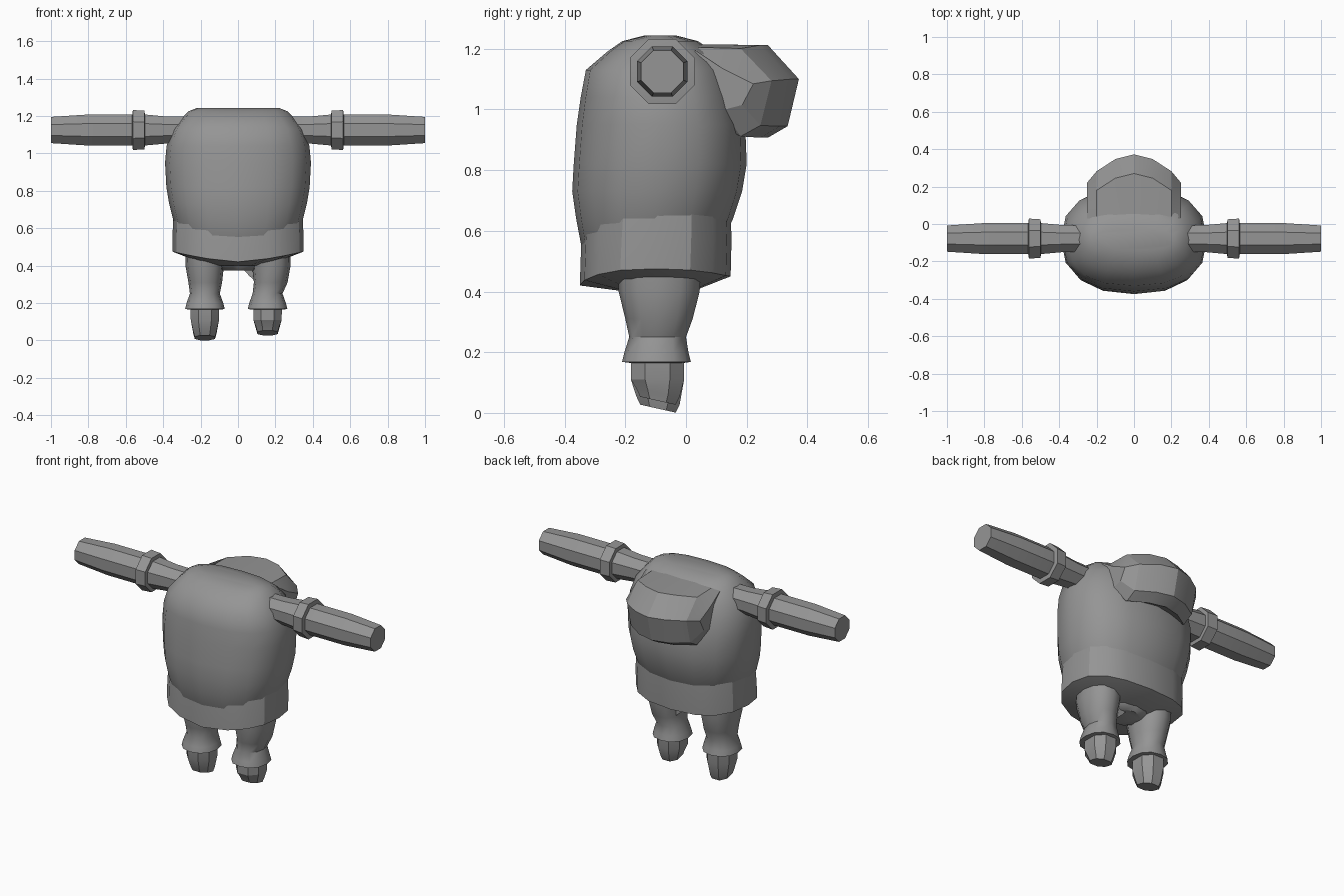
import bpy, bmesh, math

if "Cube" in bpy.data.objects:
    bpy.data.objects.remove(bpy.data.objects["Cube"])

grey = bpy.data.materials.new("plain grey")
grey.diffuse_color = (0.3, 0.3, 0.3, 1)
grey.use_nodes = True
grey.node_tree.nodes["Principled BSDF"].inputs["Base Color"].default_value = grey.diffuse_color


def finish(name, bm, angle=30):
    bmesh.ops.remove_doubles(bm, verts=bm.verts, dist=0.0005)
    bmesh.ops.recalc_face_normals(bm, faces=bm.faces)
    mesh = bpy.data.meshes.new(name)
    bm.to_mesh(mesh)
    bm.free()
    mesh.materials.append(grey)
    ob = bpy.data.objects.new(name, mesh)
    bpy.context.collection.objects.link(ob)
    bpy.ops.object.select_all(action='DESELECT')
    ob.select_set(True)
    bpy.context.view_layer.objects.active = ob
    if angle:
        bpy.ops.object.shade_smooth_by_angle(angle=math.radians(angle))
    return ob


def loft(name, rings, angle=30, caps=True):
    """Skin a list of equally long closed point loops."""
    bm = bmesh.new()
    loops = [[bm.verts.new(p) for p in r] for r in rings]
    n = len(loops[0])
    for a, b in zip(loops, loops[1:]):
        for i in range(n):
            j = (i + 1) % n
            bm.faces.new((a[i], a[j], b[j], b[i]))
    if caps:
        bm.faces.new(loops[0])
        bm.faces.new(loops[-1])
    return finish(name, bm, angle)


def oval(z, cx, half, front, back, power=2.0, n=16, turn=0.0, zfun=None):
    """Rounded-box loop lying flat at height z."""
    pts = []
    for i in range(n):
        a = math.tau * (i + turn) / n
        c, s = math.cos(a), math.sin(a)
        u = math.copysign(abs(c) ** (2 / power), c)
        v = math.copysign(abs(s) ** (2 / power), s)
        x = cx + half * u
        y = (front + back) / 2 + (back - front) / 2 * v
        pts.append((x, y, z + (zfun(u, v) if zfun else 0)))
    return pts


# Padded torso: height, half width, front, back, squareness
torso = [(0.46, 0.27, -0.30, 0.06, 2.3), (0.55, 0.30, -0.345, 0.11, 2.4),
         (0.64, 0.345, -0.362, 0.155, 2.4), (0.73, 0.368, -0.375, 0.185, 2.4),
         (0.82, 0.383, -0.37, 0.20, 2.4), (0.95, 0.39, -0.36, 0.195, 2.4),
         (1.04, 0.382, -0.347, 0.17, 2.4), (1.13, 0.35, -0.33, 0.14, 2.5),
         (1.19, 0.30, -0.26, 0.09, 2.6), (1.225, 0.265, -0.21, 0.04, 2.6),
         (1.243, 0.22, -0.14, -0.03, 2.5)]
loft("torso", [oval(z, 0, w, f, b, p) for z, w, f, b, p in torso], 40)

# Skirt whose hem is higher at the sides
hem = lambda u, v: 0.055 * abs(u) ** 1.5 + (0.03 * v if v > 0 else 0) * (1 - abs(u))
loft("skirt", [oval(0.40, 0, 0.16, -0.20, 0.02, 2),
               oval(0.42, 0, 0.35, -0.35, 0.147, 2.5, zfun=hem),
               oval(0.57, 0, 0.35, -0.345, 0.150, 2.5),
               oval(0.67, 0, 0.345, -0.335, 0.147, 2.5),
               oval(0.70, 0, 0.30, -0.29, 0.10, 2.5)], 30)

# Hanging hood: one cross-section per station from side to side
hood = []
for x, push, drop, squeeze in ((-0.25, -0.15, 0.01, 0.45), (-0.2, -0.09, 0.005, 0.95),
                               (-0.1, -0.025, 0, 1), (0, 0, 0, 1), (0.1, -0.025, 0, 1),
                               (0.2, -0.09, 0.005, 0.95), (0.25, -0.15, 0.01, 0.45)):
    section = [(0.27, 1.212), (0.372, 1.10), (0.335, 0.945), (0.27, 0.907), (0.17, 0.96)]
    hood.append([(x, 0.03, 1.215 - 2 * drop)] +
                [(x, y + push, 1.09 + (z - 1.09) * squeeze - drop) for y, z in section] +
                [(x, 0.03, 0.99)])
loft("hood", hood, 20)

# Straight octagonal sleeves with a cuff band
def octagon(x, r):
    r /= math.cos(math.pi / 8)
    return [(x, -0.078 + r * math.cos(math.tau * (i + 0.5) / 8),
             1.125 + r * math.sin(math.tau * (i + 0.5) / 8)) for i in range(8)]


for side, s in (("left", -1), ("right", 1)):
    loft(side + "_sleeve", [octagon(s * x, r) for x, r in
         ((0.22, 0.07), (0.38, 0.072), (0.50, 0.083), (0.80, 0.083), (1.0, 0.070))], 20)
    loft(side + "_sleeve_band", [octagon(s * x, r) for x, r in
         ((0.497, 0.08), (0.50, 0.103), (0.562, 0.107), (0.566, 0.08))], 20)

# Trouser legs flaring over tapered boots; one boot hangs lower
for side, s, cx, low in (("left", -1, 0.177, 0.0), ("right", 1, 0.158, 0.026)):
    c = s * cx
    leg = [(0.165, c, 0.085, -0.185, -0.005), (0.168, c, 0.106, -0.211, 0.016),
           (0.20, c, 0.098, -0.203, 0.008), (0.25, c, 0.080, -0.187, 0.0),
           (0.31, s * 0.175, 0.090, -0.20, 0.022), (0.40, s * 0.178, 0.103, -0.222, 0.045),
           (0.50, s * 0.178, 0.105, -0.225, 0.05)]
    loft(side + "_trouser_leg", [oval(z, x, w, f, b, 2.2, 12) for z, x, w, f, b in leg], 40)
    tilt = lambda u, v: -0.014 * v
    boot = [(0.014 + low, 0.058, -0.155, -0.03, tilt), (0.04 + low, 0.066, -0.168, -0.016, tilt),
            (0.11, 0.081, -0.188, 0.0, None), (0.20, 0.082, -0.188, 0.0, None)]
    loft(side + "_boot", [oval(z, c, w, f, b, 2.3, 8, 0.5, g) for z, w, f, b, g in boot], 25)

# Seat of the trousers joining both legs
loft("trouser_seat", [oval(0.375, 0, 0.09, -0.16, 0.0, 2.2, 12),
                      oval(0.41, 0, 0.16, -0.20, 0.03, 2.2, 12),
                      oval(0.50, 0, 0.20, -0.22, 0.04, 2.2, 12)], 40)

# Small loose flap between the legs
loft("trouser_flap", [[(0.02, y, 0.39), (0.09, y, 0.40), (0.09, y, 0.32), (0.06, y, 0.345)]
                      for y in (-0.06, -0.03)], 0)
